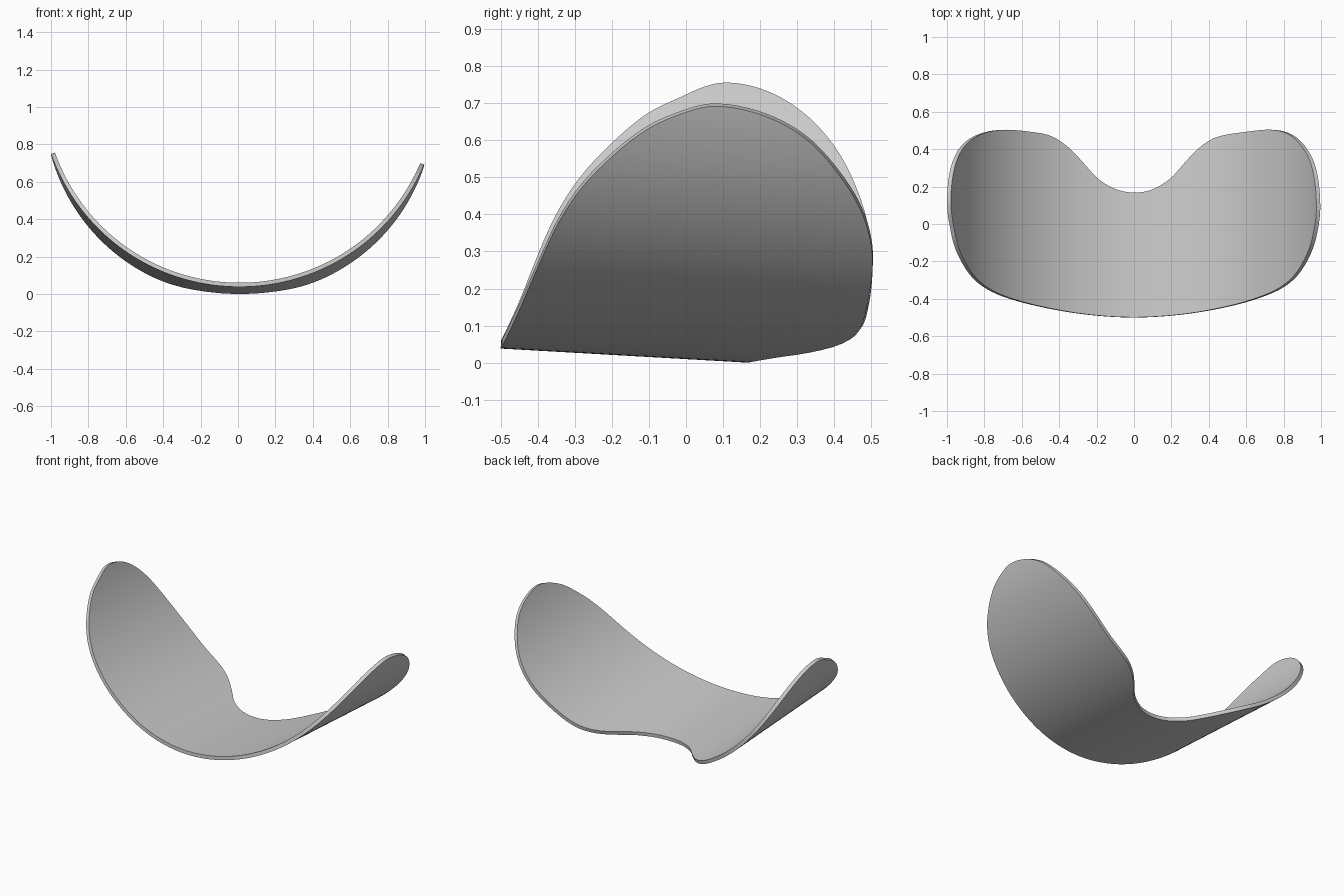
import bpy, bmesh, math

if "Cube" in bpy.data.objects:
    bpy.data.objects.remove(bpy.data.objects["Cube"])

R, CX, THICK = 1.054, 0.008, 0.022      # bend radius, bend axis x, shell thickness
COLS, ROWS = 120, 28

# Plan-view outline of the outer face, left to right
back = [(-1.0, .12), (-.98, .30), (-.937, .40), (-.88, .455), (-.8, .49), (-.7, .503),
        (-.55, .49), (-.45, .468), (-.36, .41), (-.28, .33), (-.2, .243), (-.1, .185),
        (0, .167), (.1, .183), (.2, .243), (.28, .33), (.36, .41), (.45, .463), (.6, .49),
        (.75, .503), (.85, .475), (.926, .40), (.972, .30), (.996, .09)]
front = [(-1.0, .12), (-.987, 0), (-.966, -.1), (-.924, -.2), (-.87, -.28), (-.8, -.34),
         (-.7, -.388), (-.5, -.443), (-.25, -.485), (0, -.5), (.25, -.485), (.5, -.443),
         (.7, -.385), (.8, -.338), (.87, -.28), (.925, -.2), (.967, -.1), (.988, 0), (.996, .09)]


def angle(x):
    return math.asin((x - CX) / R)


A0, A1 = angle(-1.0), angle(.996)
MID, HALF = (A0 + A1) / 2, (A1 - A0) / 2


def make_edge(points):
    """Smooth edge curve y(phi); phi makes the rounded ends well behaved."""
    p = [(math.asin(max(-1, min(1, (angle(x) - MID) / HALF))), y) for x, y in points]
    y0, y1 = p[0][1], p[-1][1]

    def slope(i):
        a, b = p[max(i - 1, 0)], p[min(i + 1, len(p) - 1)]
        return (b[1] - a[1]) / (b[0] - a[0])

    def curve(phi):
        i = 0
        while i < len(p) - 2 and phi > p[i + 1][0]:
            i += 1
        h = p[i + 1][0] - p[i][0]
        t = (phi - p[i][0]) / h
        return ((2*t**3 - 3*t**2 + 1) * p[i][1] + (t**3 - 2*t**2 + t) * h * slope(i)
                + (3*t**2 - 2*t**3) * p[i + 1][1] + (t**3 - t**2) * h * slope(i + 1))
    return curve


back_y, front_y = make_edge(back), make_edge(front)

# Bent sheet, tilted slightly down toward the back
bm = bmesh.new()
grid = []
for c in range(COLS + 1):
    phi = -math.pi / 2 + math.pi * c / COLS
    a = MID + HALF * math.sin(phi)
    yf, yb = front_y(phi), back_y(phi)
    col = []
    for r in range(ROWS + 1):
        y = yf + (yb - yf) * r / ROWS
        z = R - R * math.cos(a) - .057 * (y - .167)
        col.append(bm.verts.new((CX + R * math.sin(a), y, z)))
    grid.append(col)
for c in range(COLS):
    for r in range(ROWS):
        bm.faces.new((grid[c][r], grid[c][r + 1], grid[c + 1][r + 1], grid[c + 1][r]))
bmesh.ops.remove_doubles(bm, verts=bm.verts, dist=1e-5)
mesh = bpy.data.meshes.new("curved_shell")
bm.to_mesh(mesh)
bm.free()
shell = bpy.data.objects.new("curved_shell", mesh)
bpy.context.collection.objects.link(shell)

# Thicken inward and shade smooth with a crisp rim
solid = shell.modifiers.new("thickness", 'SOLIDIFY')
solid.thickness = THICK
solid.offset = -1
bpy.context.view_layer.objects.active = shell
shell.select_set(True)
bpy.ops.object.modifier_apply(modifier="thickness")
bpy.ops.object.shade_smooth_by_angle(angle=math.radians(35))
